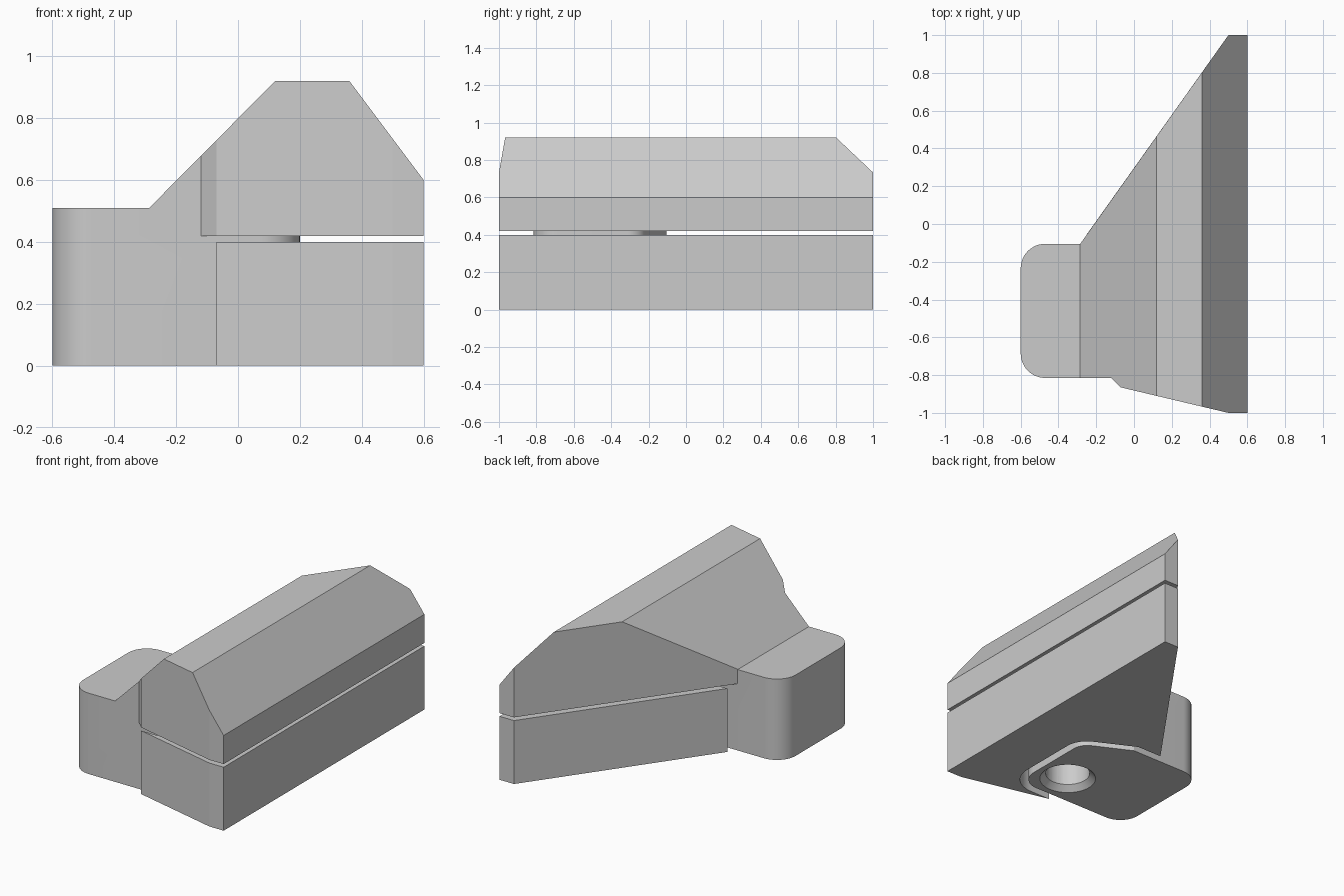
import bpy
import bmesh
from math import radians, tan
from mathutils import Vector, Matrix

cube = bpy.data.objects.get("Cube")
if cube:
    bpy.data.objects.remove(cube, do_unlink=True)

grey = bpy.data.materials.new("plain_grey")
grey.use_nodes = True
grey.diffuse_color = (0.6, 0.6, 0.6, 1)
grey.node_tree.nodes["Principled BSDF"].inputs["Base Color"].default_value = (0.6, 0.6, 0.6, 1)


def outline(corners, steps=12):
    """Turn (x, y[, radius]) corners into points, rounding those with a radius."""
    points = []
    for i, corner in enumerate(corners):
        p = Vector(corner[:2])
        if len(corner) < 3:
            points.append(p)
            continue
        a = (Vector(corners[i - 1][:2]) - p).normalized()
        b = (Vector(corners[(i + 1) % len(corners)][:2]) - p).normalized()
        half = a.angle(b) / 2
        reach = corner[2] / tan(half)
        centre = p + (a + b).normalized() * (reach ** 2 + corner[2] ** 2) ** 0.5
        start, end = p + a * reach - centre, p + b * reach - centre
        sweep = start.angle_signed(end)
        for k in range(steps + 1):
            points.append(centre + Matrix.Rotation(-sweep * k / steps, 2) @ start)
    return points


def add_object(name, bm):
    bmesh.ops.recalc_face_normals(bm, faces=bm.faces)
    mesh = bpy.data.meshes.new(name)
    bm.to_mesh(mesh)
    bm.free()
    mesh.materials.append(grey)
    obj = bpy.data.objects.new(name, mesh)
    bpy.context.collection.objects.link(obj)
    return obj


def prism(name, points, low, high, axis="z"):
    """Extrude an outline along z, or an x-z profile along y."""
    bm = bmesh.new()
    if axis == "z":
        verts = [bm.verts.new((x, y, low)) for x, y in points]
        shift = Vector((0, 0, high - low))
    else:
        verts = [bm.verts.new((x, low, z)) for x, z in points]
        shift = Vector((0, high - low, 0))
    face = bm.faces.new(verts)
    new = bmesh.ops.extrude_face_region(bm, geom=[face], use_keep_orig=True)["geom"]
    bmesh.ops.translate(bm, vec=shift, verts=[v for v in new if isinstance(v, bmesh.types.BMVert)])
    return add_object(name, bm)


def cone(name, x, y, low, high, r_low, r_high):
    bm = bmesh.new()
    place = Matrix.Translation((x, y, (low + high) / 2))
    bmesh.ops.create_cone(bm, cap_ends=True, segments=64, radius1=r_low,
                          radius2=r_high, depth=high - low, matrix=place)
    return add_object(name, bm)


def combine(target, tool, operation):
    """Apply a boolean and discard the helper."""
    mod = target.modifiers.new(operation, "BOOLEAN")
    mod.operation, mod.object, mod.solver = operation, tool, "EXACT"
    bpy.context.view_layer.update()
    result = bpy.data.meshes.new_from_object(
        target.evaluated_get(bpy.context.evaluated_depsgraph_get()))
    target.modifiers.clear()
    target.data = result
    bpy.data.objects.remove(tool, do_unlink=True)


def finish(obj):
    for poly in obj.data.polygons:
        poly.use_smooth = True
    obj.data.set_sharp_from_angle(angle=radians(10))


# Clamp body: rounded arm joined to the wide upper jaw
arm = outline([(-0.6, -0.815, 0.13), (0.2, -0.815, 0.13), (0.2, -0.25, 0.1),
               (-0.09, -0.105), (-0.6, -0.105, 0.13)])
body = prism("clamp_body", arm, 0, 0.95)
head = outline([(0.6, -1), (0.6, 1), (0.5, 1), (-0.352, -0.2),
                (-0.17, -0.765), (-0.07, -0.865), (0.5, -1)])
combine(body, prism("upper_jaw", head, 0.42, 1), "UNION")

# Sloped top of the body
slopes = [(-0.8, -0.1), (0.7, -0.1), (0.7, 0.467), (0.36, 0.92),
          (0.12, 0.92), (-0.287, 0.51), (-0.8, 0.51)]
combine(body, prism("top_profile", slopes, -1.2, 1.2, "y"), "INTERSECT")

# Chamfered screw hole in the underside
combine(body, cone("bore", 0, -0.61, -0.1, 0.36, 0.13, 0.13), "DIFFERENCE")
combine(body, cone("chamfer", 0, -0.61, -0.035, 0.07, 0.2, 0.095), "DIFFERENCE")
finish(body)

# Lower jaw with a clearance pocket around the arm
jaw = outline([(0.6, -1), (0.6, 1), (0.5, 1), (-0.25, -0.055), (-0.08, -0.055),
               (0.25, -0.222, 0.15), (0.25, -0.865, 0.18), (-0.07, -0.865), (0.5, -1)])
finish(prism("lower_jaw", jaw, 0, 0.4))
